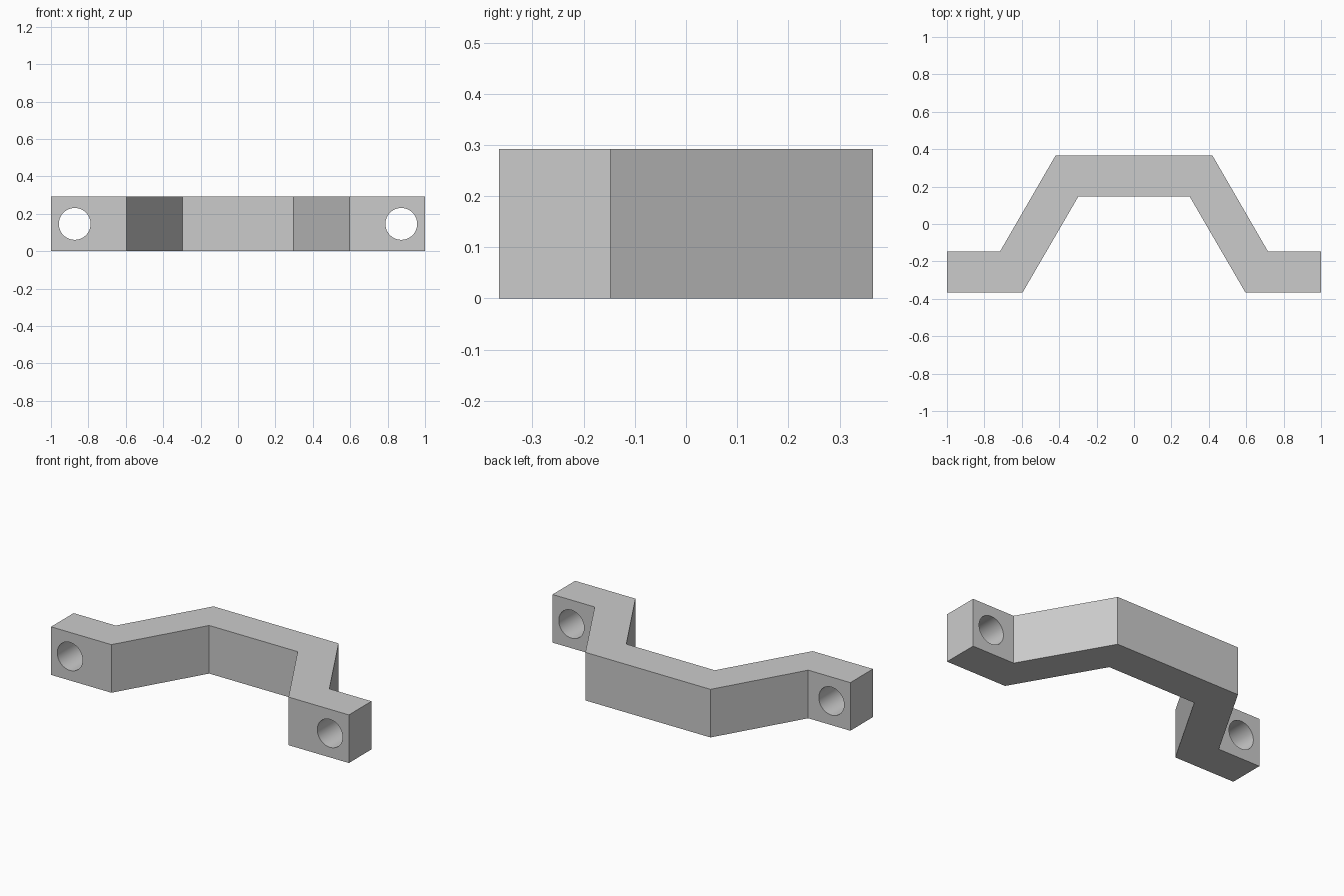
import bpy, bmesh, math

cube = bpy.data.objects.get("Cube")
if cube:
    bpy.data.objects.remove(cube, do_unlink=True)

HEIGHT = 0.292
FRONT, BACK = -0.365, 0.365
FLANGE_BACK, BRIDGE_FRONT = -0.148, 0.148
HOLE_X, HOLE_R = 0.873, 0.085

# Material
grey = bpy.data.materials.new("light grey")
grey.use_nodes = True
colour = (0.6, 0.6, 0.6, 1)
grey.diffuse_color = colour
grey.node_tree.nodes["Principled BSDF"].inputs["Base Color"].default_value = colour

# Bracket: half outline mirrored in x, then extruded upward
half = [(0.297, BRIDGE_FRONT), (0.595, FRONT), (1, FRONT),
        (1, FLANGE_BACK), (0.717, FLANGE_BACK), (0.42, BACK)]
outline = half + [(-x, y) for x, y in reversed(half)]
bm = bmesh.new()
face = bm.faces.new([bm.verts.new((x, y, 0)) for x, y in outline])
top = bmesh.ops.extrude_face_region(bm, geom=[face])["geom"]
bmesh.ops.translate(bm, vec=(0, 0, HEIGHT),
                    verts=[v for v in top if isinstance(v, bmesh.types.BMVert)])
bmesh.ops.recalc_face_normals(bm, faces=bm.faces)
mesh = bpy.data.meshes.new("bracket")
bm.to_mesh(mesh)
bm.free()
mesh.materials.append(grey)
bracket = bpy.data.objects.new("bracket", mesh)
bpy.context.collection.objects.link(bracket)

# Bolt holes through both flanges
cutters = []
for side, name in ((-1, "right"), (1, "left")):
    bpy.ops.mesh.primitive_cylinder_add(
        vertices=64, radius=HOLE_R, depth=0.4, rotation=(math.pi / 2, 0, 0),
        location=(side * HOLE_X, (FRONT + FLANGE_BACK) / 2, HEIGHT / 2))
    cutter = bpy.context.object
    cutter.name = name + "_hole_cutter"
    cutter.data.materials.append(grey)
    cutter.hide_render = True
    cutters.append(cutter)
    cut = bracket.modifiers.new(name + "_hole", "BOOLEAN")
    cut.operation = "DIFFERENCE"
    cut.solver = "EXACT"
    cut.object = cutter

# Apply the cuts, remove the cutters and smooth the hole walls
bpy.ops.object.select_all(action="DESELECT")
bracket.select_set(True)
bpy.context.view_layer.objects.active = bracket
for name in [m.name for m in bracket.modifiers]:
    bpy.ops.object.modifier_apply(modifier=name)
for cutter in cutters:
    bpy.data.objects.remove(cutter, do_unlink=True)
bpy.ops.object.shade_smooth_by_angle(angle=math.radians(30))
